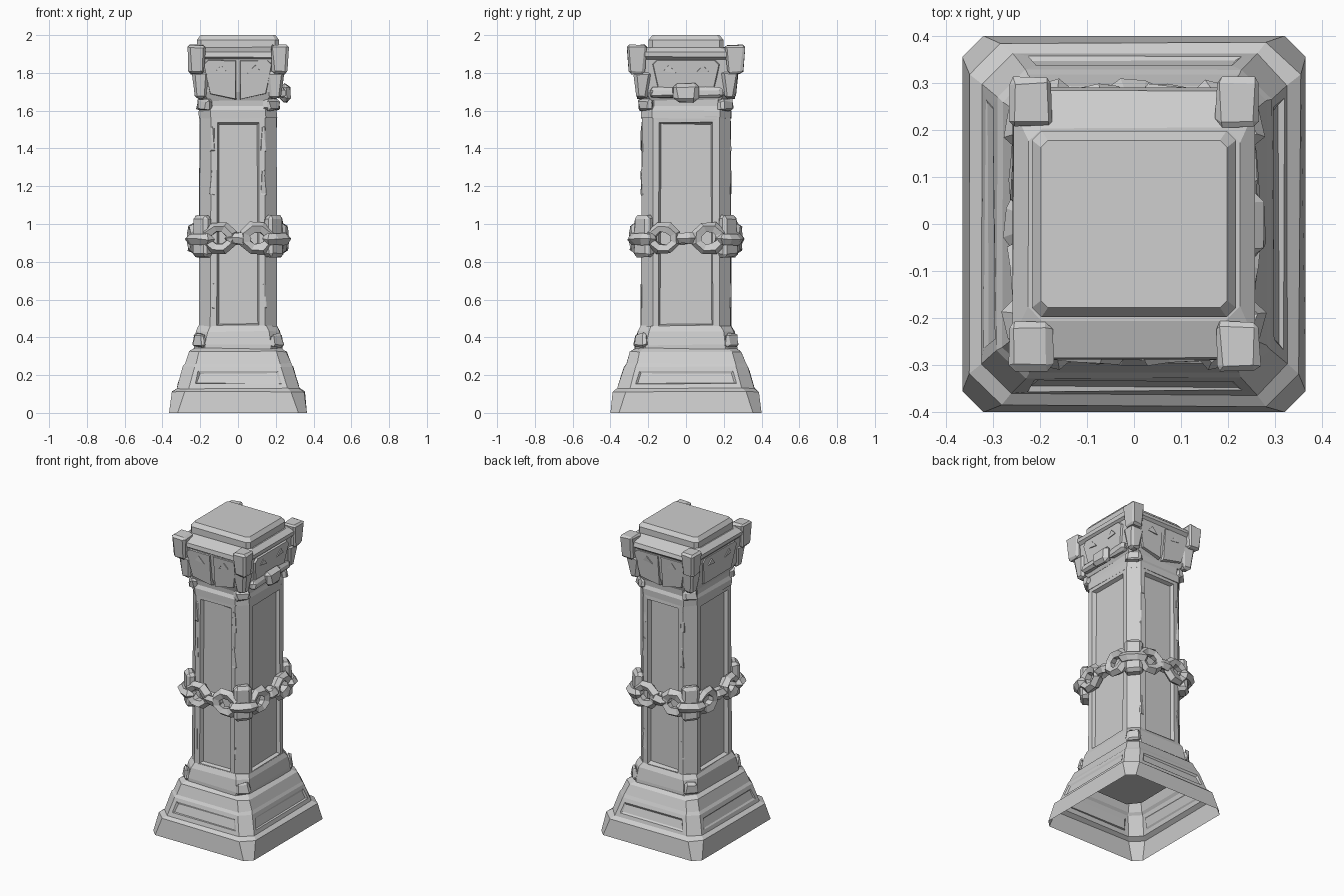
import bpy, bmesh, math, random
from mathutils import Matrix, Vector

random.seed(4)
cube = bpy.data.objects.get("Cube")
if cube:
    bpy.data.objects.remove(cube)

stone = bpy.data.materials.new("grey_stone")
stone.use_nodes = True
GREY = (0.62, 0.62, 0.62, 1)
stone.diffuse_color = GREY
stone.node_tree.nodes["Principled BSDF"].inputs["Base Color"].default_value = GREY


def finish(name, bm, jitter=0.0):
    """Turn a bmesh into a named, flat-shaded stone object."""
    for v in bm.verts:
        if v.co.z > 0.01:
            v.co += Vector([random.uniform(-jitter, jitter) for _ in range(3)])
    mesh = bpy.data.meshes.new(name)
    bm.to_mesh(mesh)
    bm.free()
    mesh.materials.append(stone)
    obj = bpy.data.objects.new(name, mesh)
    bpy.context.collection.objects.link(obj)
    return obj


def loft(name, rings, panels=(), frame=0.03, depth=0.02, cap_bottom=True, jitter=0.003):
    """Stack chamfered rectangles (z, half x, half y, chamfer); recess chosen tiers."""
    bm = bmesh.new()
    loops = []
    for z, hx, hy, c in rings:
        pts = [(hx - c, -hy), (hx, c - hy), (hx, hy - c), (hx - c, hy),
               (c - hx, hy), (-hx, hy - c), (-hx, c - hy), (c - hx, -hy)]
        loops.append([bm.verts.new((x, y, z)) for x, y in pts])
    recessed = []
    for tier, (low, high) in enumerate(zip(loops, loops[1:])):
        for i in range(8):
            j = (i + 1) % 8
            face = bm.faces.new((low[i], low[j], high[j], high[i]))
            if tier in panels and i % 2:
                recessed.append(face)
    bm.faces.new(loops[-1])
    if cap_bottom:
        bm.faces.new(loops[0][::-1])
    bm.normal_update()
    if recessed:
        bmesh.ops.inset_individual(bm, faces=recessed, thickness=frame, use_even_offset=True)
        bmesh.ops.inset_individual(bm, faces=recessed, thickness=0.012, depth=-depth)
    return finish(name, bm, jitter)


def block(name, centre, size, turn=0.0, flare=(1, 1), bevel=0.012, jitter=0.004):
    """Chipped block; flare scales its upper end."""
    bm = bmesh.new()
    bmesh.ops.create_cube(bm, size=1)
    for v in bm.verts:
        if v.co.z > 0:
            v.co.x *= flare[0]
            v.co.y *= flare[1]
    bmesh.ops.scale(bm, vec=size, verts=bm.verts)
    bmesh.ops.bevel(bm, geom=bm.edges[:], offset=bevel, segments=1, affect='EDGES')
    bm.transform(Matrix.Translation(centre) @ Matrix.Rotation(turn, 4, 'Z'))
    return finish(name, bm, jitter)


def plate(name, outline, thick, matrix):
    """Thin raised slab from a local (x, z) outline, rising toward -y."""
    bm = bmesh.new()
    back = [bm.verts.new((x, 0.02, z)) for x, z in outline]
    mid = sum((v.co for v in back), Vector()) / len(back)
    front = [bm.verts.new((mid.x + (x - mid.x) * 0.93, -thick, mid.z + (z - mid.z) * 0.93))
             for x, z in outline]
    n = len(outline)
    bm.faces.new(front)
    bm.faces.new(back[::-1])
    for i in range(n):
        j = (i + 1) % n
        bm.faces.new((back[i], back[j], front[j], front[i]))
    bmesh.ops.recalc_face_normals(bm, faces=bm.faces)
    bm.transform(matrix)
    return finish(name, bm, 0.002)


def link(name, centre, turn, half_long, half_wide, edge_on):
    """Chunky low-poly chain link lying along its local x."""
    bm = bmesh.new()
    bar, sides, tube = 0.031, 8, 5
    grid = []
    for i in range(sides):
        a = math.tau * (i + 0.5) / sides
        ring = []
        for j in range(tube):
            b = math.tau * j / tube
            r = bar * math.cos(b)
            ring.append(bm.verts.new((math.cos(a) * (half_long - bar + r),
                                      bar * math.sin(b),
                                      math.sin(a) * (half_wide - bar + r))))
        grid.append(ring)
    for i in range(sides):
        for j in range(tube):
            k, m = (i + 1) % sides, (j + 1) % tube
            bm.faces.new((grid[i][j], grid[i][m], grid[k][m], grid[k][j]))
    bmesh.ops.recalc_face_normals(bm, faces=bm.faces)
    tip = Matrix.Rotation(math.pi / 2 if edge_on else 0, 4, 'X')
    bm.transform(Matrix.Translation(centre) @ Matrix.Rotation(turn, 4, 'Z') @ tip)
    return finish(name, bm, 0.005)


# Stepped base, open underneath
loft("base", [(0, 0.365, 0.4, 0.045), (0.112, 0.352, 0.386, 0.07), (0.13, 0.325, 0.362, 0.065),
              (0.245, 0.29, 0.327, 0.06), (0.262, 0.28, 0.315, 0.055), (0.325, 0.256, 0.295, 0.05),
              (0.342, 0.23, 0.27, 0.05)],
     panels=(2,), frame=0.025, depth=0.007, cap_bottom=False)

# Plinth, shaft with recessed panels, and neck
loft("plinth", [(0.28, 0.232, 0.272, 0.06), (0.36, 0.232, 0.27, 0.06), (0.43, 0.222, 0.256, 0.06),
                (0.46, 0.205, 0.24, 0.055)], jitter=0.004)
loft("shaft", [(0.43, 0.205, 0.238, 0.06), (1.57, 0.203, 0.235, 0.06)],
     panels=(0,), frame=0.033, depth=0.022)
loft("neck", [(1.56, 0.206, 0.238, 0.06), (1.6, 0.206, 0.238, 0.06), (1.622, 0.197, 0.228, 0.06),
              (1.69, 0.2, 0.232, 0.06)])

# Flared capital and top slab
loft("capital", [(1.655, 0.2, 0.232, 0.045), (1.7, 0.222, 0.25, 0.04), (1.87, 0.24, 0.272, 0.04),
                 (1.885, 0.256, 0.288, 0.04), (1.91, 0.256, 0.285, 0.04),
                 (1.935, 0.225, 0.205, 0.03)])
loft("top_slab", [(1.9, 0.217, 0.198, 0.02), (1.975, 0.217, 0.198, 0.02),
                  (2.0, 0.198, 0.178, 0.015)], jitter=0)

# Details repeated at the four corners
for sx in (-1, 1):
    for sy in (-1, 1):
        tag = ("left" if sx > 0 else "right") + ("_back" if sy > 0 else "_front")
        diagonal = math.atan2(sy, sx)
        block("capital_corner_" + tag, (sx * 0.22, sy * 0.26, 1.872), (0.078, 0.082, 0.152),
              flare=(1.2, 1.27))
        block("capital_foot_" + tag, (sx * 0.198, sy * 0.232, 1.735), (0.055, 0.055, 0.14),
              flare=(1.6, 1.6))
        block("plinth_chip_" + tag, (sx * 0.203, sy * 0.24, 0.385), (0.04, 0.09, 0.07),
              diagonal, flare=(0.6, 0.8), jitter=0.006)
        block("neck_chip_" + tag, (sx * 0.178, sy * 0.21, 1.63), (0.045, 0.09, 0.06),
              diagonal, jitter=0.007)
        block("corner_clasp_" + tag, (sx * 0.188, sy * 0.222, 0.935), (0.07, 0.11, 0.22),
              diagonal, flare=(0.85, 0.95), bevel=0.018)
        for k, z in enumerate((0.62, 1.22, 1.45)):
            block(f"corner_chip_{k}_{tag}", (sx * 0.135, sy * 0.229, z),
                  (0.03, 0.016, 0.13), flare=(0.5, 1), bevel=0.004, jitter=0.005)

# Capital face plates, split in two on front and back
half = [(0.006, 1.655), (0.15, 1.685), (0.185, 1.85), (0.16, 1.872), (0.006, 1.872)]
lean = Matrix.Translation((0, 0, 1.68)) @ Matrix.Rotation(math.radians(6), 4, 'X') \
    @ Matrix.Translation((0, 0, -1.68))
for quarter, side in enumerate(("front", "left", "back", "right")):
    spin = Matrix.Rotation(quarter * math.pi / 2, 4, 'Z')
    out = Matrix.Translation((0, -0.217 if quarter % 2 else -0.245, 0))
    if quarter % 2:
        mirrored = [(-x, z) for x, z in half[1:4][::-1]]
        plate("capital_plate_" + side, half[1:4] + mirrored, 0.012, spin @ out @ lean)
    else:
        for sign in (-1, 1):
            outline = [(x * sign, z) for x, z in half][::sign]
            plate(f"capital_plate_{side}_{'a' if sign < 0 else 'b'}", outline, 0.014,
                  spin @ out @ lean)
    # Small pointed chip on each capital face
    for sign in (-1, 1):
        chip = [(sign * 0.05, 1.8), (sign * 0.12, 1.81), (sign * 0.09, 1.845)][::sign]
        plate(f"capital_chip_{side}_{'a' if sign < 0 else 'b'}", chip, 0.018,
              spin @ out @ lean)

# Broken ornament low on the left side of the capital
block("ornament", (0.25, 0, 1.695), (0.06, 0.125, 0.1), flare=(0.8, 1.15), bevel=0.022)
for sy in (-1, 1):
    block("ornament_wing_" + ("back" if sy > 0 else "front"), (0.225, sy * 0.12, 1.695),
          (0.045, 0.14, 0.055), bevel=0.012, jitter=0.006)

# Chain wrapped around the shaft
CHAIN_Z = 0.925
for quarter, side in enumerate(("front", "left", "back", "right")):
    turn = quarter * math.pi / 2
    spin = Matrix.Rotation(turn, 3, 'Z')
    reach, step = (0.23, 0.12) if quarter % 2 else (0.262, 0.1)
    for sign in (-1, 1):
        link(f"chain_{side}_flat_{'a' if sign < 0 else 'b'}",
             spin @ Vector((sign * step, -reach, 0)) + Vector((0, 0, CHAIN_Z)),
             turn + sign * 0.08, 0.098, 0.09, False)
    link(f"chain_{side}_middle", spin @ Vector((0, -reach, 0)) + Vector((0, 0, CHAIN_Z)),
         turn, 0.075, 0.048, True)
for sx in (-1, 1):
    for sy in (-1, 1):
        link(f"chain_corner_{'left' if sx > 0 else 'right'}_{'back' if sy > 0 else 'front'}",
             (sx * 0.202, sy * 0.232, CHAIN_Z - 0.005), math.atan2(sy, sx) + math.pi / 2,
             0.095, 0.055, True)
